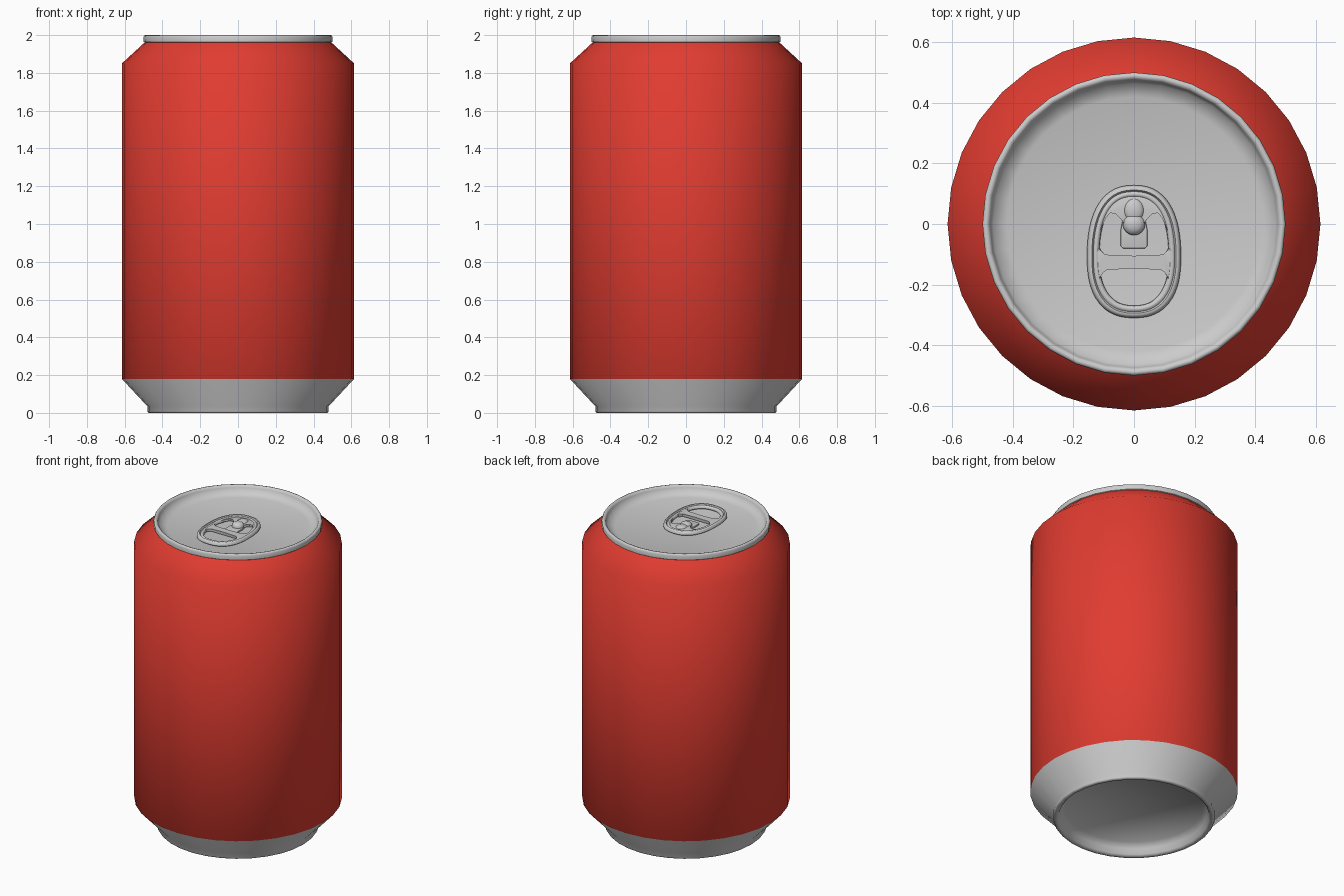
import bpy, bmesh
from math import sin, cos, pi, radians, copysign

if "Cube" in bpy.data.objects:
    bpy.data.objects.remove(bpy.data.objects["Cube"])

SIDES = 32


def finish(name, bm, angle):
    bmesh.ops.recalc_face_normals(bm, faces=bm.faces)
    mesh = bpy.data.meshes.new(name)
    bm.to_mesh(mesh)
    bm.free()
    ob = bpy.data.objects.new(name, mesh)
    bpy.context.collection.objects.link(ob)
    bpy.ops.object.select_all(action='DESELECT')
    ob.select_set(True)
    bpy.context.view_layer.objects.active = ob
    bpy.ops.object.shade_smooth_by_angle(angle=radians(angle))
    return ob


def bridge(bm, a, b):
    """Skin two closed rings; a one-vertex ring is a pole."""
    n = max(len(a), len(b))
    for i in range(n):
        j = (i + 1) % n
        quad = [a[i % len(a)], a[j % len(a)], b[j % len(b)], b[i % len(b)]]
        bm.faces.new(list(dict.fromkeys(quad)))


def lathe(name, profile, angle, sides=SIDES):
    bm = bmesh.new()
    rings = []
    for r, z in profile:
        n = sides if r > 0 else 1
        rings.append([bm.verts.new((r * cos(2 * pi * i / sides), r * sin(2 * pi * i / sides), z))
                      for i in range(n)])
    for a, b in zip(rings, rings[1:]):
        bridge(bm, a, b)
    return finish(name, bm, angle)


def plate(name, half, z0, z1, bevel):
    """Extrude a half outline mirrored in x, with softened edges."""
    pts = half + [(-x, y) for x, y in reversed(half) if x > 0]
    bm = bmesh.new()
    low = [bm.verts.new((x, y, z0)) for x, y in pts]
    top = [bm.verts.new((x, y, z1)) for x, y in pts]
    bm.faces.new(low)
    cap = bm.faces.new(top)
    bridge(bm, low, top)
    bmesh.ops.bevel(bm, geom=list(cap.edges), offset=bevel, segments=3,
                    profile=0.5, affect='EDGES')
    return finish(name, bm, 40)


# Painted wall, shoulder and bare metal base, one smooth skin
shell = lathe("can_shell", [
    (0, 0.085), (0.41, 0.075), (0.435, 0.04), (0.447, 0.01), (0.457, 0), (0.474, 0),
    (0.48, 0.008), (0.48, 0.035), (0.615, 0.18), (0.615, 1.85), (0.49, 1.965)], 60)
red = bpy.data.materials.new("red_paint")
red.diffuse_color = (0.75, 0.045, 0.03, 1)
red.use_nodes = True
red.node_tree.nodes["Principled BSDF"].inputs["Base Color"].default_value = red.diffuse_color
shell.data.materials.append(None)
shell.data.materials.append(red)
for f in shell.data.polygons:
    if f.center.z > 0.18:
        f.material_index = 1

# Recessed lid with rolled rim
lathe("lid", [
    (0.485, 1.955), (0.499, 1.964), (0.5, 1.99), (0.496, 1.998), (0.489, 2.0),
    (0.48, 1.997), (0.475, 1.985), (0.465, 1.96), (0.42, 1.945), (0, 1.945)], 50)

# Pull tab: double-beaded ring swept round an egg-shaped outline
section = [(0, 1.956), (0.003, 1.968), (0.009, 1.975), (0.016, 1.975), (0.021, 1.967),
           (0.026, 1.972), (0.033, 1.972), (0.039, 1.966), (0.041, 1.956),
           (0.033, 1.948), (0.009, 1.948)]


def egg(t, inset):
    c, s = cos(t), sin(t)
    power = 2 / 2.4
    ry = (0.238 if s > 0 else 0.2) - inset
    return (copysign(abs(c) ** power, c) * (0.155 - inset),
            -0.11 + copysign(abs(s) ** power, s) * ry)


bm = bmesh.new()
STEPS = 56
rings = [[bm.verts.new((*egg(2 * pi * k / STEPS, d), z)) for d, z in section]
         for k in range(STEPS)]
for k in range(STEPS):
    bridge(bm, rings[k], rings[(k + 1) % STEPS])
finish("tab_ring", bm, 50)

# Webs inside the ring: nose, cross bar and riveted tongue
plate("tab_nose", [(0, -0.005), (0.03, -0.005), (0.042, 0.015), (0.058, 0.036),
                   (0.08, 0.04), (0.096, 0.02), (0.112, -0.03), (0.122, -0.03),
                   (0.108, 0.04), (0.075, 0.085), (0.035, 0.1), (0, 0.102)],
      1.951, 1.968, 0.003)
plate("tab_cross_bar", [(0, -0.147), (0.09, -0.147), (0.105, -0.158), (0.113, -0.185),
                        (0.123, -0.185), (0.125, -0.08), (0.112, -0.08),
                        (0.098, -0.105), (0, -0.105)], 1.951, 1.97, 0.004)
plate("tab_tongue", [(0, -0.08), (0.037, -0.08), (0.044, -0.073), (0.044, -0.02),
                     (0.036, 0.02), (0, 0.02)], 1.944, 1.955, 0.003)

# Rivet dome and the raised ridge leading to the nose
lathe("rivet", [(0.037, 1.945), (0.037, 1.962), (0.032, 1.972), (0.02, 1.98), (0, 1.983)], 50, 20)
ridge = lathe("tab_ridge", [(0.034, 1.96), (0.031, 1.97), (0.02, 1.976), (0, 1.979)], 50, 20)
ridge.location.y = 0.045
ridge.scale.y = 1.2
